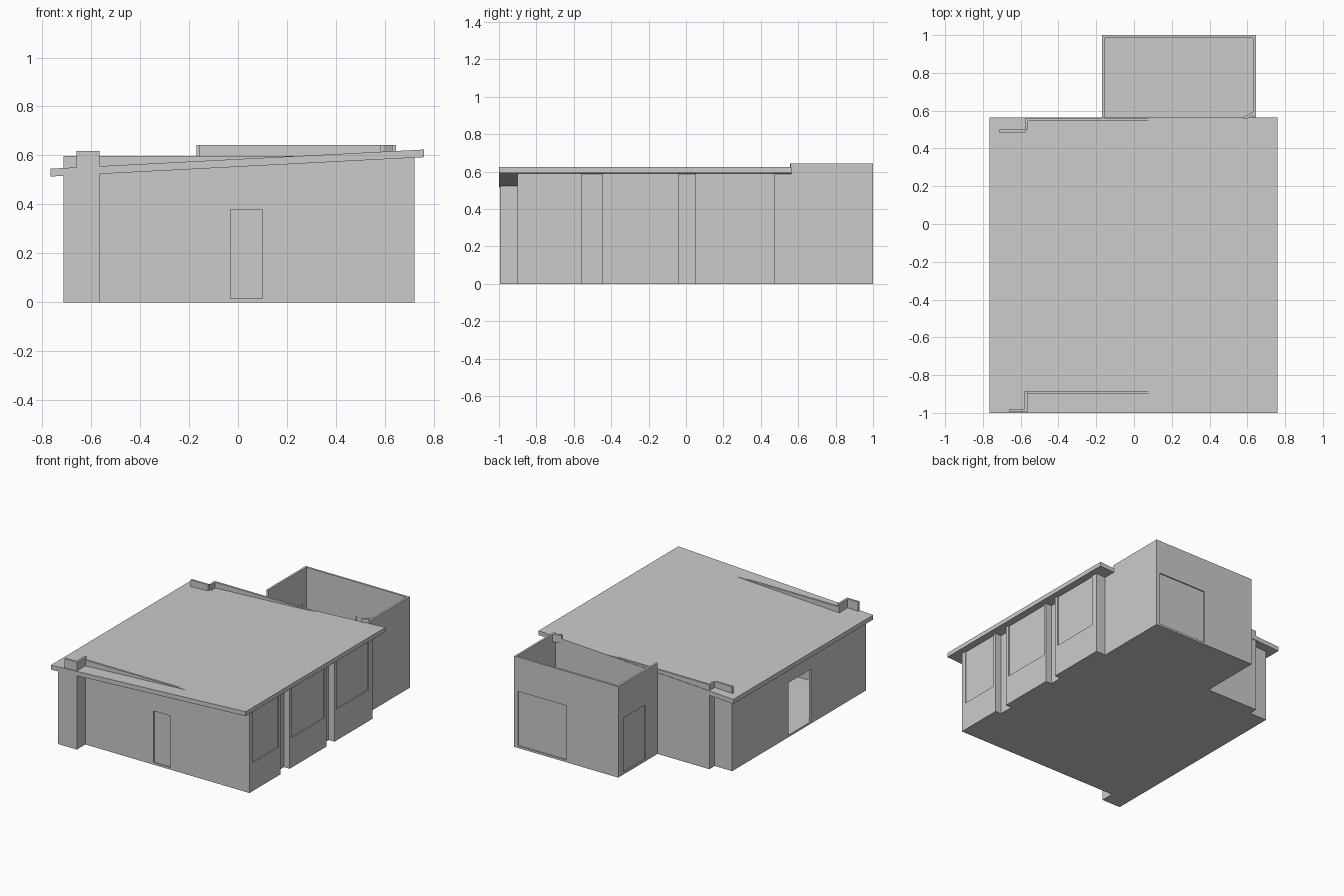
import bpy
import bmesh

cube = bpy.data.objects.get("Cube")
if cube:
    bpy.data.objects.remove(cube, do_unlink=True)

grey = bpy.data.materials.new("plain_grey")
grey.use_nodes = True
grey.diffuse_color = (0.6, 0.6, 0.6, 1)
grey.node_tree.nodes["Principled BSDF"].inputs["Base Color"].default_value = (0.6, 0.6, 0.6, 1)

T = 0.015      # wall thickness
TOP = 0.597    # main wall height
LOW = 0.53     # walls that end under the low roof edge
HIGH = 0.643   # annex wall height


def finish(name, bm):
    bmesh.ops.recalc_face_normals(bm, faces=bm.faces)
    mesh = bpy.data.meshes.new(name)
    bm.to_mesh(mesh)
    bm.free()
    mesh.materials.append(grey)
    obj = bpy.data.objects.new(name, mesh)
    bpy.context.collection.objects.link(obj)
    return obj


def add_box(bm, x, y, z):
    verts = bmesh.ops.create_cube(bm, size=1)["verts"]
    for v in verts:
        for i, (lo, hi) in enumerate((x, y, z)):
            v.co[i] = hi if v.co[i] > 0 else lo


def prism(name, points, direction):
    """Extrude a closed outline along a direction."""
    bm = bmesh.new()
    face = bm.faces.new([bm.verts.new(p) for p in points])
    ext = bmesh.ops.extrude_face_region(bm, geom=[face])
    moved = [g for g in ext["geom"] if isinstance(g, bmesh.types.BMVert)]
    bmesh.ops.translate(bm, verts=moved, vec=direction)
    return finish(name, bm)


def wall(name, axis, span, outer, inward, height, opening=None, pane=True):
    """Wall along an axis; its outer face is at 'outer', its inner side towards 'inward'."""
    bm = bmesh.new()

    def piece(u, z, start=0.0, end=T):
        c = sorted((outer + inward * start, outer + inward * end))
        if u[1] - u[0] < 1e-4 or z[1] - z[0] < 1e-4:
            return
        if axis == "x":
            add_box(bm, u, c, z)
        else:
            add_box(bm, c, u, z)

    if opening:
        u0, u1, z0, z1 = opening
        piece((span[0], u0), (0, height))
        piece((u1, span[1]), (0, height))
        piece((u0, u1), (0, z0))
        piece((u0, u1), (z1, height))
        if pane:
            piece((u0, u1), (z0, z1), 0.008, 0.013)
    else:
        piece(span, (0, height))
    return finish(name, bm)


# Floor slab following the footprint
bays = [(-0.9, -0.555, 0.2), (-0.45, -0.04, 0.21), (0.05, 0.475, 0.22)]
RIGHT, GAP, ANNEX_R, ANNEX_L = 0.72, 0.675, 0.645, -0.17
outline = [(-0.712, -0.995), (-0.565, -0.995), (-0.565, -0.9)]
for i, (y0, y1, sill) in enumerate(bays):
    back = ANNEX_R if i == 2 else GAP
    outline += [(RIGHT, y0), (RIGHT, y1), (back, y1)]
    if i < 2:
        outline.append((back, bays[i + 1][0]))
outline += [(ANNEX_R, 1), (ANNEX_L, 1), (ANNEX_L, 0.56), (-0.575, 0.56),
            (-0.575, 0.5), (-0.712, 0.5)]
prism("floor_slab", [(x, y, 0) for x, y in outline], (0, 0, T))

# Sloping roof slab
prism("roof", [(-0.765, -1, 0.514), (0.76, -1, 0.593), (0.76, -1, 0.624), (-0.765, -1, 0.546)],
      (0, 1.563, 0))

# Front walls with the stepped left corner and the door
wall("front_wall", "x", (-0.575, RIGHT), -0.9, 1, TOP, (-0.03, 0.1, T, 0.38))
wall("front_corner_low_wall", "x", (-0.712, -0.66), -0.995, 1, LOW)
wall("front_corner_high_wall", "x", (-0.66, -0.565), -0.995, 1, 0.618)
wall("front_corner_return", "y", (-0.98, -0.885), -0.565, -1, 0.618)

# Left wall with an open doorway
wall("left_wall", "y", (-0.98, 0.485), -0.712, 1, LOW, (-0.38, -0.13, T, 0.385), pane=False)

# Back walls with the stepped corner
wall("back_corner_wall", "x", (-0.712, -0.575), 0.5, -1, TOP)
wall("back_corner_return", "y", (0.5, 0.545), -0.575, 1, TOP)
wall("back_wall", "x", (-0.575, ANNEX_R - T), 0.56, -1, TOP)

# Right side bays with windows, and the recesses between them
for i, (y0, y1, sill) in enumerate(bays):
    wall(f"right_bay_{i + 1}", "y", (y0, y1), RIGHT, -1, TOP,
         (y0 + 0.025 + 0.01 * (i == 0), y1 - 0.02 - 0.025 * (i == 2), sill, TOP))
    back = ANNEX_R if i == 2 else GAP
    wall(f"bay_back_return_{i + 1}", "x", (back - T, RIGHT - T), y1, -1, TOP)
    if i > 0:
        wall(f"bay_front_return_{i + 1}", "x", (GAP - T, RIGHT - T), y0, 1, TOP)
    end = 0.56 if i == 2 else bays[i + 1][0]
    wall(f"right_recess_{i + 1}", "y", (y1, end), back, -1, TOP)

# Open-topped annex at the back
wall("annex_right_wall", "y", (0.56, 1), ANNEX_R, -1, HIGH)
wall("annex_left_wall", "y", (0.56, 1), ANNEX_L, 1, HIGH, (0.695, 0.94, T, 0.4))
wall("annex_back_wall", "x", (ANNEX_L + T, ANNEX_R - T), 1, -1, HIGH, (0.235, 0.615, T, 0.4))
prism("annex_corner_stub", [(0.58, 0.555, 0.59), (0.595, 0.555, 0.59), (ANNEX_R, 0.585, 0.59),
                            (ANNEX_R - T, 0.595, 0.59), (0.58, 0.565, 0.59)], (0, 0, HIGH - 0.59))
